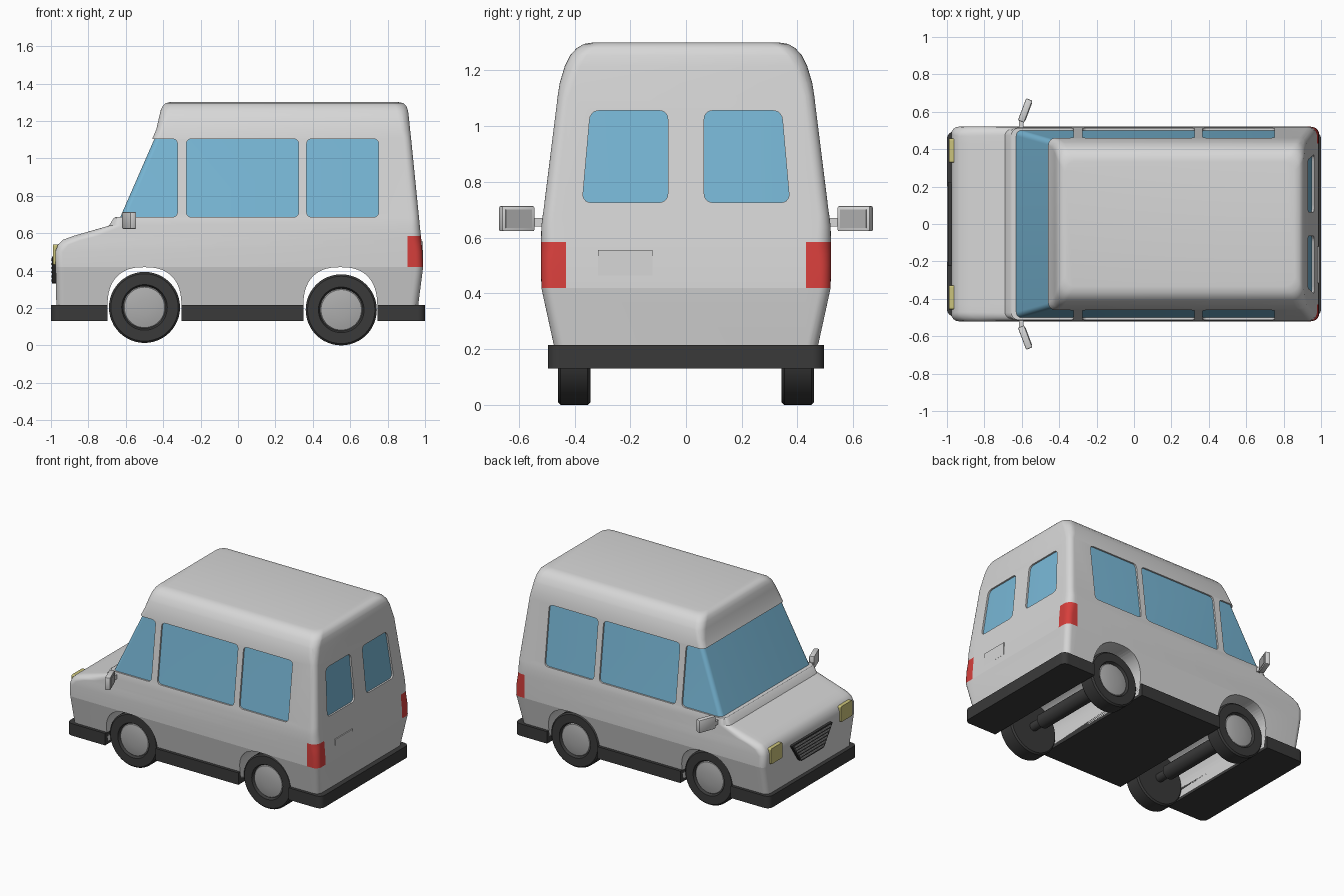
import bpy, bmesh, math
from mathutils import Matrix, Vector

if "Cube" in bpy.data.objects:
    bpy.data.objects.remove(bpy.data.objects["Cube"])

def material(name, rgb):
    m = bpy.data.materials.new(name)
    m.diffuse_color = (*rgb, 1)
    m.use_nodes = True
    m.node_tree.nodes["Principled BSDF"].inputs["Base Color"].default_value = m.diffuse_color
    return m

PAINT = material("body_grey", (0.68, 0.68, 0.68))
GLASS = material("window_blue", (0.19, 0.48, 0.68))
DARK = material("dark_rubber", (0.042, 0.042, 0.042))
SILVER = material("wheel_silver", (0.42, 0.42, 0.42))
RED = material("light_red", (0.68, 0.05, 0.045))
YELLOW = material("light_yellow", (0.60, 0.55, 0.20))

def finish(name, bm, *mats):
    bmesh.ops.recalc_face_normals(bm, faces=bm.faces)
    me = bpy.data.meshes.new(name)
    bm.to_mesh(me)
    bm.free()
    ob = bpy.data.objects.new(name, me)
    bpy.context.collection.objects.link(ob)
    for m in mats:
        me.materials.append(m)
    return ob

def activate(ob):
    bpy.ops.object.select_all(action='DESELECT')
    ob.select_set(True)
    bpy.context.view_layer.objects.active = ob

def smooth(ob, angle=30):
    activate(ob)
    bpy.ops.object.shade_smooth_by_angle(angle=math.radians(angle))

def cut(ob, cutter):
    activate(ob)
    mod = ob.modifiers.new("cut", 'BOOLEAN')
    mod.operation, mod.solver, mod.object = 'DIFFERENCE', 'EXACT', cutter
    bpy.ops.object.modifier_apply(modifier=mod.name)

def loft(levels, seg=7):
    """Stack rounded rectangles: (z, front x, rear x, half width, front corner length, radius)."""
    bm = bmesh.new()
    rings = []
    for z, xf, xr, w, rx, r in levels:
        ring = []
        for k, (cx, sy, lx) in enumerate([(xr, 1, r), (xf, 1, rx), (xf, -1, rx), (xr, -1, r)]):
            sx = 1 if cx == xr else -1
            for i in range(seg + 1):
                a = math.pi / 2 * (k + i / seg)
                ring.append(bm.verts.new((cx - sx * lx + lx * math.cos(a),
                                          sy * (w - r) + r * math.sin(a), z)))
        rings.append(ring)
    n = len(rings[0])
    for a, b in zip(rings, rings[1:]):
        for i in range(n):
            j = (i + 1) % n
            bm.faces.new((a[i], a[j], b[j], b[i]))
    bm.faces.new(rings[0])
    bm.faces.new(rings[-1])
    return bm

def rounded(pts, r, seg=5):
    """Fillet every corner of a 2D polygon."""
    out = []
    for i, p in enumerate(pts):
        p, a, b = Vector(p), Vector(pts[i - 1]), Vector(pts[(i + 1) % len(pts)])
        a, b = p + (a - p).normalized() * r, p + (b - p).normalized() * r
        for k in range(seg + 1):
            t = k / seg
            out.append(a * (1 - t) ** 2 + p * 2 * t * (1 - t) + b * t * t)
    return out

def prism(name, pts, axis, lo, hi, *mats):
    bm = bmesh.new()
    sides = [[bm.verts.new((d, p[0], p[1]) if axis == 'x' else (p[0], d, p[1]))
              for p in pts] for d in (lo, hi)]
    n = len(pts)
    for s in sides:
        bm.faces.new(s)
    for i in range(n):
        j = (i + 1) % n
        bm.faces.new((sides[0][i], sides[0][j], sides[1][j], sides[1][i]))
    return finish(name, bm, *mats)

def box(name, centre, size, mat, rot=0, bevel=0, offset=(0, 0, 0)):
    bm = bmesh.new()
    bmesh.ops.create_cube(bm, size=1, matrix=Matrix.Diagonal((*size, 1)))
    if bevel:
        bmesh.ops.bevel(bm, geom=bm.edges[:], offset=bevel, segments=2, profile=0.5, affect='EDGES')
    bm.transform(Matrix.Translation(centre) @ Matrix.Rotation(rot, 4, 'Z') @ Matrix.Translation(offset))
    return finish(name, bm, mat)

def lathe(name, profile, x, z, mat, side=1, steps=48):
    """Spin (radius, y) points round an axle along y."""
    bm = bmesh.new()
    vs = [bm.verts.new((r, side * y, 0)) for r, y in profile]
    es = [bm.edges.new(e) for e in zip(vs, vs[1:])]
    bmesh.ops.spin(bm, geom=vs + es, axis=(0, 1, 0), cent=(0, 0, 0), angle=2 * math.pi, steps=steps)
    bmesh.ops.remove_doubles(bm, verts=bm.verts, dist=1e-5)
    bm.transform(Matrix.Translation((x, 0, z)))
    ob = finish(name, bm, mat)
    smooth(ob)

# Body shell
bm = loft([(0.15, -0.97, 0.955, 0.46, 0.04, 0.04),
           (0.42, -0.975, 0.99, 0.519, 0.04, 0.04),
           (0.50, -0.977, 0.986, 0.52, 0.04, 0.04),
           (0.54, -0.962, 0.982, 0.52, 0.06, 0.045),
           (0.565, -0.935, 0.98, 0.52, 0.10, 0.05),
           (0.585, -0.88, 0.978, 0.52, 0.13, 0.05),
           (0.64, -0.69, 0.972, 0.519, 0.08, 0.045),
           (0.68, -0.665, 0.968, 0.514, 0.04, 0.04),
           (0.70, -0.635, 0.966, 0.511, 0.04, 0.04),
           (1.11, -0.456, 0.925, 0.46, 0.04, 0.04),
           (1.155, -0.437, 0.92, 0.453, 0.04, 0.05),
           (1.215, -0.423, 0.914, 0.435, 0.05, 0.055),
           (1.255, -0.414, 0.909, 0.415, 0.05, 0.06),
           (1.28, -0.403, 0.9, 0.392, 0.05, 0.06),
           (1.295, -0.388, 0.884, 0.366, 0.05, 0.06),
           (1.30, -0.365, 0.86, 0.335, 0.05, 0.06)])
for e in bm.edges:  # crease above the sills
    if all(abs(v.co.z - 0.42) < 1e-4 for v in e.verts):
        e.smooth = False
# Tail lights: rear corners split off and coloured
for co, no in [((0.907, 0, 0), (1, 0, 0)), ((0, 0.43, 0), (0, 1, 0)), ((0, -0.43, 0), (0, 1, 0))]:
    bmesh.ops.bisect_plane(bm, geom=bm.verts[:] + bm.edges[:] + bm.faces[:], plane_co=co, plane_no=no)
for f in bm.faces:
    c = f.calc_center_median()
    if c.x > 0.907 and abs(c.y) > 0.43 and 0.42 < c.z < 0.585:
        f.material_index = 1
body = finish("body", bm, PAINT, RED)

# Black skirt and bumpers
skirt = finish("lower_skirt", loft([(0.13, -1, 1, 0.495, 0.04, 0.04),
                                    (0.215, -1, 1, 0.495, 0.04, 0.04)]), DARK)

# Wheel arches cut right across
cutters = []
for x in (-0.5, 0.547):
    pts = [(x + 0.198, -0.1)]
    for i in range(33):
        c, s = math.cos(math.pi * i / 32), math.sin(math.pi * i / 32)
        pts.append((x + math.copysign(0.198 * abs(c) ** 0.8, c), 0.2 + 0.218 * abs(s) ** 0.8))
    pts.append((x - 0.198, -0.1))
    arch = prism("arch_cutter", pts, 'y', -1, 1)
    cut(skirt, arch)
    cutters.append(arch)

# Window openings: wrap-round front, two on the sides, two at the rear
for a, b in [(-1.3, -0.324), (-0.276, 0.324), (0.367, 0.752)]:
    pts = rounded([(a, 0.686), (b, 0.686), (b, 1.104), (a, 1.104)], 0.03)
    cutters.append(prism("side_window_cutter", pts, 'y', -1, 1))
for s in (-1, 1):
    pts = rounded([(s * 0.065, 0.726), (s * 0.372, 0.726), (s * 0.343, 1.056), (s * 0.065, 1.056)], 0.035)
    cutters.append(prism("rear_window_cutter", pts, 'x', 0.8, 1.2))
for c in cutters:
    cut(body, c)
for c in cutters:
    bpy.data.objects.remove(c)
smooth(body)
smooth(skirt)

# Glass block showing through the openings
d = 0.012
glass = finish("window_glass", loft([
    (z, -0.642 + 0.437 * (z - 0.685) + d, 0.994 - 0.1 * (z - 0.42) - d,
     0.52 - 0.1237 * (z - 0.63) - d, 0.03, 0.03) for z in (0.66, 1.13)]), GLASS)
smooth(glass)

# Wheels and axles
for end, x, z in (("front", -0.5, 0.203), ("rear", 0.552, 0.19)):
    for side, label in ((-1, "left"), (1, "right")):
        lathe(f"{end}_{label}_tyre", [(0, 0.343), (0.18, 0.343), (0.19, 0.353), (0.19, 0.45), (0.18, 0.46),
                                      (0.122, 0.46), (0.112, 0.44), (0, 0.44)], x, z, DARK, side)
        lathe(f"{end}_{label}_hub", [(0.114, 0.441), (0.108, 0.449), (0.08, 0.455), (0.04, 0.459), (0, 0.46)],
              x, z, SILVER, side)
    lathe(f"{end}_axle", [(0, -0.345), (0.03, -0.345), (0.03, -0.25), (0.05, -0.25), (0.05, 0.25),
                          (0.03, 0.25), (0.03, 0.345), (0, 0.345)], x, z, DARK, steps=24)

for s, label in ((-1, "left"), (1, "right")):
    # Wing mirrors
    c, rot = (-0.582, s * 0.607, 0.668), -s * 0.36
    smooth(box(f"{label}_mirror", c, (0.036, 0.126, 0.09), PAINT, rot, 0.006))
    box(f"{label}_mirror_glass", c, (0.005, 0.1, 0.066), SILVER, rot, 0, (0.0185, 0, 0))
    box(f"{label}_mirror_arm", (-0.602, s * 0.535, 0.655), (0.025, 0.07, 0.03), PAINT)
    # Headlights
    prism(f"{label}_headlight", rounded([(s * 0.328, 0.43), (s * 0.457, 0.43), (s * 0.457, 0.54), (s * 0.328, 0.54)],
                                        0.012), 'x', -0.988, -0.93, YELLOW)

# Grille with slats
prism("grille", rounded([(-0.23, 0.475), (0.23, 0.475), (0.13, 0.33), (-0.13, 0.33)], 0.015),
      'x', -0.994, -0.95, DARK)
for i in range(6):
    z = 0.347 + i * 0.0222
    box("grille_slat", (-0.99, 0, z), (0.02, 2 * (0.115 + (z - 0.33) * 0.69), 0.011), SILVER)

# Number plate panel
box("rear_plate", (0.968, -0.2175, 0.51), (0.04, 0.195, 0.09), PAINT)
